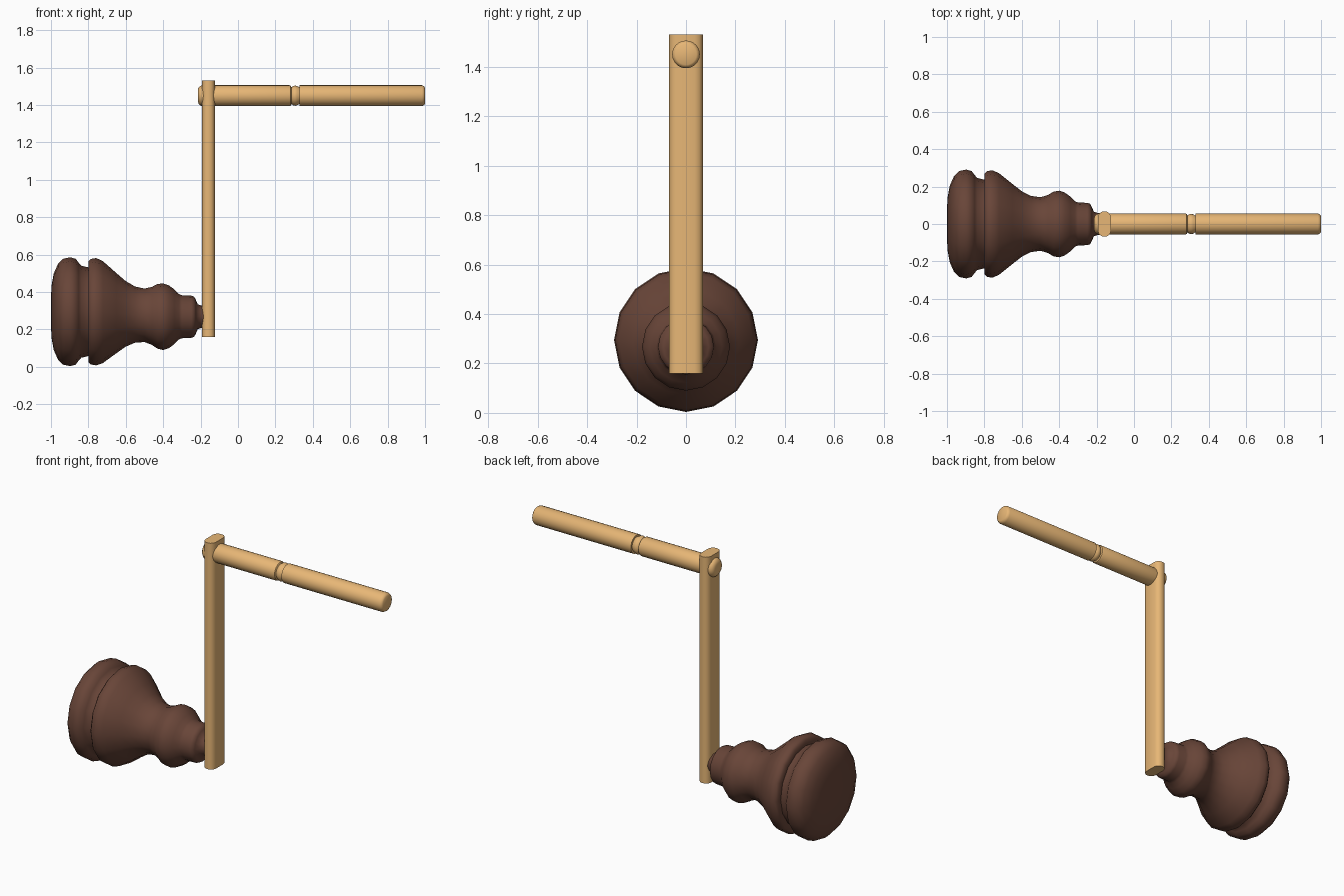
import bpy, bmesh
from math import sin, cos, pi, radians

if "Cube" in bpy.data.objects:
    bpy.data.objects.remove(bpy.data.objects["Cube"])


def material(name, color):
    m = bpy.data.materials.new(name)
    m.diffuse_color = (*color, 1)
    m.use_nodes = True
    m.node_tree.nodes["Principled BSDF"].inputs["Base Color"].default_value = m.diffuse_color
    return m


def loft(name, rings, mat, angle=35):
    """Skin a list of equal-length vertex rings and cap both ends."""
    bm = bmesh.new()
    vs = [[bm.verts.new(p) for p in ring] for ring in rings]
    n = len(vs[0])
    for a, b in zip(vs, vs[1:]):
        for i in range(n):
            j = (i + 1) % n
            bm.faces.new((a[i], a[j], b[j], b[i]))
    bm.faces.new(vs[0])
    bm.faces.new(vs[-1])
    bmesh.ops.recalc_face_normals(bm, faces=bm.faces[:])
    for f in bm.faces:
        f.smooth = True
    me = bpy.data.meshes.new(name)
    bm.to_mesh(me)
    bm.free()
    me.set_sharp_from_angle(angle=radians(angle))
    me.materials.append(mat)
    ob = bpy.data.objects.new(name, me)
    bpy.context.collection.objects.link(ob)
    return ob


def lathe_x(name, profile, sides, axis_z, mat, angle=35):
    """Turn (x, radius) pairs around an x-wise axis of height axis_z(x)."""
    rings = [[(x, r * cos(2 * pi * i / sides), axis_z(x) + r * sin(2 * pi * i / sides))
              for i in range(sides)] for x, r in profile]
    return loft(name, rings, mat, angle)


dark = material("dark_wood", (0.14, 0.06, 0.04))
light = material("light_wood", (0.80, 0.47, 0.18))

# Turned knob: the axis drops slightly towards the neck
knob = [(-1.0, 0.07), (-0.997, 0.14), (-0.985, 0.205), (-0.962, 0.257), (-0.935, 0.283),
        (-0.897, 0.291), (-0.868, 0.283), (-0.852, 0.262), (-0.838, 0.246), (-0.80, 0.237),
        (-0.80, 0.268), (-0.787, 0.282), (-0.758, 0.287), (-0.722, 0.272), (-0.65, 0.214),
        (-0.60, 0.175), (-0.55, 0.15), (-0.50, 0.143), (-0.46, 0.155), (-0.43, 0.173),
        (-0.40, 0.178), (-0.37, 0.168), (-0.34, 0.146), (-0.315, 0.121), (-0.30, 0.115),
        (-0.25, 0.113), (-0.235, 0.108), (-0.226, 0.092), (-0.215, 0.066), (-0.19, 0.058),
        (-0.16, 0.055)]
lathe_x("knob", knob, 16,
        lambda x: 0.295 - 0.027 * min(1, max(0, (x + 0.75) / 0.35)), dark, 50)

# Upright arm: flat bar with rounded edges
quarter = [(0.035, 0.036), (0.029, 0.054), (0.017, 0.065)]
half = quarter + [(0, 0.068)] + [(-x, y) for x, y in reversed(quarter)]
section = half + [(-x, -y) for x, y in half]
loft("arm", [[(-0.158 + x, y, z) for x, y in section] for z in (0.16, 1.53)], light, 40)

# Handle with a beaded groove, passing through the arm
handle = [(-0.215, 0.03), (-0.211, 0.042), (-0.202, 0.052), (-0.19, 0.056),
          (0.275, 0.056), (0.282, 0.053), (0.286, 0.045), (0.296, 0.052), (0.305, 0.054),
          (0.315, 0.052), (0.33, 0.044), (0.33, 0.056), (0.984, 0.056), (0.995, 0.05), (1.0, 0.042)]
lathe_x("handle", handle, 24, lambda x: 1.45, light)
